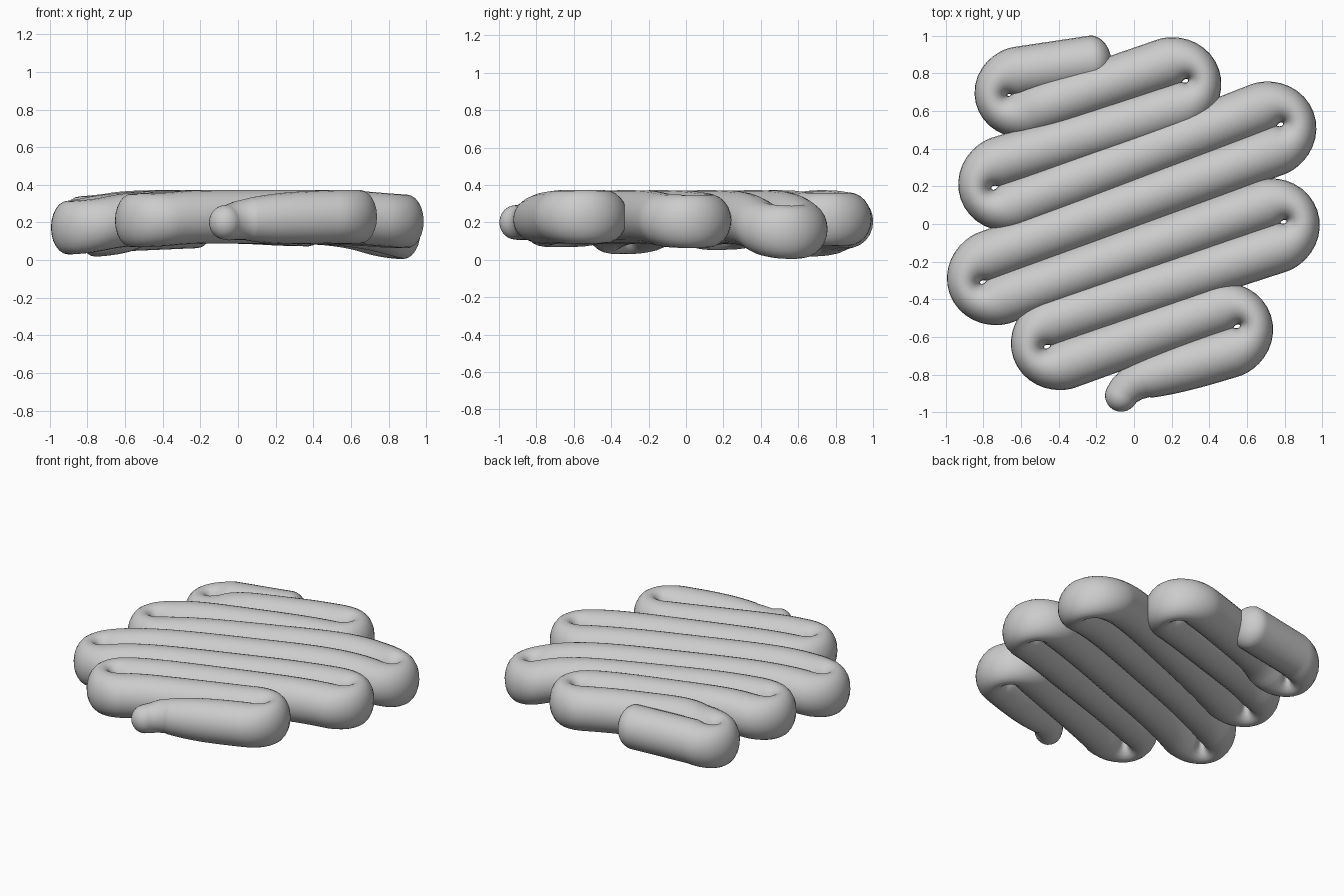
import bpy
import bmesh
from math import sin, cos, pi, asin, atan2, hypot, sqrt

if "Cube" in bpy.data.objects:
    bpy.data.objects.remove(bpy.data.objects["Cube"])

WIDE = 0.135      # tube half width
TALL = 0.142      # tube half height
BEND = 0.12       # centreline radius of each hairpin bend
PINCH = 0.36      # narrowing at the tip of each bend
CREST = 0.23      # centreline height along the straight runs
SIDES = 24

# Stops along the centreline: x, y, z, turning radius
stops = [
    (-0.22, 0.867, 0.205, 0),
    (-0.605, 0.7, 0.16, 0.108),
    (0.21, 0.74, 0.215, BEND),
    (-0.68, 0.215, 0.195, BEND),
    (0.715, 0.505, 0.147, BEND),
    (-0.74, -0.285, 0.172, BEND),
    (0.733, -0.01, 0.205, BEND),
    (-0.40, -0.63, 0.21, BEND),
    (0.485, -0.565, 0.23, BEND),
    (0.04, -0.825, 0.215, 0),
]


def turn(i):
    return 1 if i % 2 else -1


def heading(i):
    """Direction of the straight run tangent to stop i and stop i + 1."""
    (x0, y0, _, r0), (x1, y1, _, r1) = stops[i], stops[i + 1]
    dx, dy = x1 - x0, y1 - y0
    return atan2(dy, dx) + turn(i) * asin((r0 + r1) / hypot(dx, dy))


def on_bend(i, angle, extra=0):
    x, y, _, r = stops[i]
    return x + (r + extra) * cos(angle), y + (r + extra) * sin(angle)


def side_z(i):
    """Height where a bend meets its straight runs."""
    z, r = stops[i][2:]
    return z + 0.4 * (CREST - z) if r else z


# Centreline points: x, y, z, width factor, height factor
path = []
last = len(stops) - 2
for i in range(last + 1):
    h = heading(i)
    ax, ay = on_bend(i, h - turn(i) * pi / 2)
    bx, by = on_bend(i + 1, h - turn(i + 1) * pi / 2)
    za, zb = side_z(i), side_z(i + 1)
    # Straight run, swelling up to the crest between bends
    for k in range(24):
        t = k / 24
        z = za + (zb - za) * t
        if 0 < i < last:
            z += (CREST - z) * (1 - (2 * t - 1) ** 4)
        f = 1 - 0.22 * t ** 3 if i == last else 1
        path.append((ax + (bx - ax) * t, ay + (by - ay) * t, z, f, f))
    # Hairpin bend, pinched and dipping at its tip
    if i < last:
        s = turn(i + 1)
        a0 = h - s * pi / 2
        sweep = (s * (heading(i + 1) - h)) % (2 * pi)
        for k in range(20):
            t = k / 20
            bulge = PINCH * sin(pi * t) ** 2
            x, y = on_bend(i + 1, a0 + s * sweep * t, WIDE * bulge)
            z = zb + (stops[i + 1][2] - zb) * sin(pi * t)
            path.append((x, y, z, 1 - bulge, 1))

# Curled, thinner tail
path += [(0.04, -0.825, 0.215, 0.77, 0.77), (-0.01, -0.85, 0.21, 0.72, 0.73),
         (-0.05, -0.885, 0.2, 0.66, 0.67), (-0.067, -0.91, 0.2, 0.64, 0.65)]


def rounded_end(p, q, length):
    """Dome continuing from p, away from q."""
    d = [p[j] - q[j] for j in range(3)]
    n = sqrt(sum(c * c for c in d))
    dome = []
    for k in range(1, 9):
        a = k / 8 * pi / 2
        f = max(cos(a), 0.01)
        dome.append(tuple(p[j] + d[j] / n * length * sin(a) for j in range(3))
                    + (p[3] * f, p[4] * f))
    return dome


head = rounded_end(path[0], path[1], 0.10)
tail = rounded_end(path[-1], path[-2], 0.088)
path = head[::-1] + path + tail

# Sweep an upright oval along the centreline
bm = bmesh.new()
rings = []
for i, (x, y, z, fw, fh) in enumerate(path):
    before, after = path[max(i - 1, 0)], path[min(i + 1, len(path) - 1)]
    a = atan2(after[1] - before[1], after[0] - before[0])
    ring = []
    for k in range(SIDES):
        c = 2 * pi * k / SIDES
        across = WIDE * fw * cos(c)
        ring.append(bm.verts.new((x - sin(a) * across, y + cos(a) * across,
                                  z + TALL * fh * sin(c))))
    rings.append(ring)
for r0, r1 in zip(rings, rings[1:]):
    for k in range(SIDES):
        n = (k + 1) % SIDES
        bm.faces.new((r0[k], r0[n], r1[n], r1[k]))
bm.faces.new(rings[0])
bm.faces.new(rings[-1])
bmesh.ops.recalc_face_normals(bm, faces=bm.faces)
for face in bm.faces:
    face.smooth = True
mesh = bpy.data.meshes.new("coiled_tube")
bm.to_mesh(mesh)
bm.free()
tube = bpy.data.objects.new("coiled_tube", mesh)
bpy.context.collection.objects.link(tube)

# Plain grey material
grey = bpy.data.materials.new("plain_grey")
grey.use_nodes = True
colour = (0.6, 0.6, 0.6, 1)
grey.diffuse_color = colour
grey.node_tree.nodes["Principled BSDF"].inputs["Base Color"].default_value = colour
mesh.materials.append(grey)
